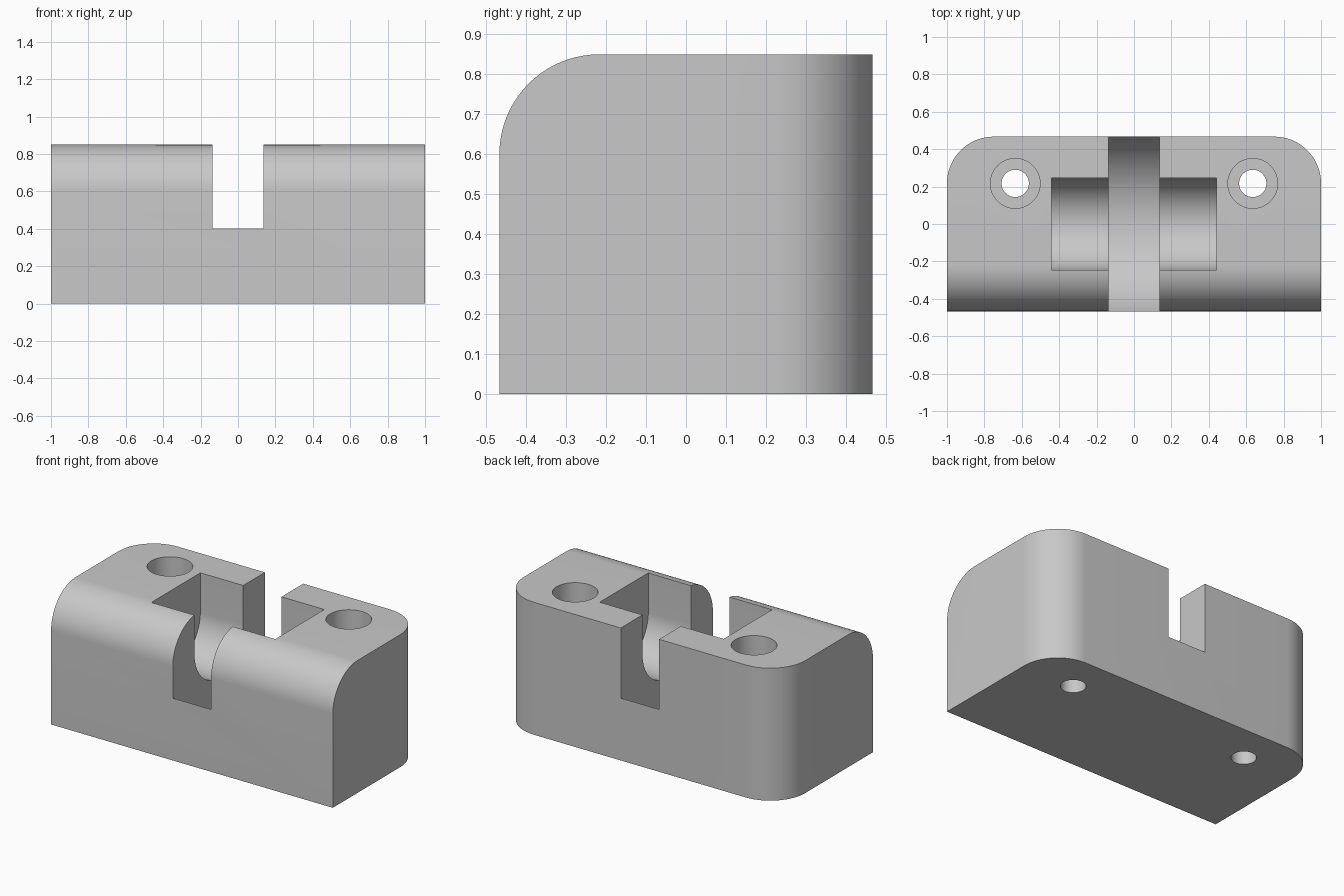
import bpy, bmesh, math

cube = bpy.data.objects.get("Cube")
if cube:
    bpy.data.objects.remove(cube, do_unlink=True)

HALF_X, HALF_Y, HEIGHT = 1.0, 0.467, 0.85
ROUND = 0.25          # rounded edge radius
AXIS_Z = 0.6          # height of the roller axis

grey = bpy.data.materials.new("plain_grey")
grey.use_nodes = True
colour = (0.58, 0.58, 0.58, 1)
grey.diffuse_color = colour
grey.node_tree.nodes["Principled BSDF"].inputs["Base Color"].default_value = colour


def make_object(name, bm):
    bmesh.ops.recalc_face_normals(bm, faces=bm.faces)
    mesh = bpy.data.meshes.new(name)
    bm.to_mesh(mesh)
    bm.free()
    mesh.materials.append(grey)
    obj = bpy.data.objects.new(name, mesh)
    bpy.context.collection.objects.link(obj)
    return obj


def trough_cutter(name, half_width, radius, steps=48):
    """U-shaped section around the roller axis, extruded along x."""
    profile = [(-radius, HEIGHT + 0.2)]
    for i in range(steps + 1):
        a = math.pi + math.pi * i / steps
        profile.append((radius * math.cos(a), AXIS_Z + radius * math.sin(a)))
    profile.append((radius, HEIGHT + 0.2))
    bm = bmesh.new()
    face = bm.faces.new([bm.verts.new((-half_width, y, z)) for y, z in profile])
    ext = bmesh.ops.extrude_face_region(bm, geom=[face])
    moved = [v for v in ext["geom"] if isinstance(v, bmesh.types.BMVert)]
    bmesh.ops.translate(bm, verts=moved, vec=(2 * half_width, 0, 0))
    return make_object(name, bm)


def hole_cutter(name, x, y, radius, bottom):
    bm = bmesh.new()
    top = HEIGHT + 0.2
    bmesh.ops.create_cone(bm, cap_ends=True, segments=64, radius1=radius,
                          radius2=radius, depth=top - bottom)
    bmesh.ops.translate(bm, verts=bm.verts, vec=(x, y, (top + bottom) / 2))
    return make_object(name, bm)


# Block with a rounded top front edge and rounded rear corners
bm = bmesh.new()
bmesh.ops.create_cube(bm, size=1)
bmesh.ops.scale(bm, verts=bm.verts, vec=(2 * HALF_X, 2 * HALF_Y, HEIGHT))
bmesh.ops.translate(bm, verts=bm.verts, vec=(0, 0, HEIGHT / 2))


def is_rounded(edge):
    a, b = (v.co for v in edge.verts)
    front_top = max(a.y, b.y) < 0 and min(a.z, b.z) > HEIGHT / 2
    rear_upright = min(a.y, b.y) > 0 and abs(a.z - b.z) > HEIGHT / 2
    return front_top or rear_upright


bmesh.ops.bevel(bm, geom=[e for e in bm.edges if is_rounded(e)], offset=ROUND,
                offset_type='OFFSET', segments=20, profile=0.5, affect='EDGES')
block = make_object("housing_block", bm)

# Wheel slot, axle pocket and the two stepped screw holes
cutters = [trough_cutter("wheel_slot_cutter", 0.136, 0.508),
           trough_cutter("axle_pocket_cutter", 0.44, 0.247)]
for side, x in (("left", 0.635), ("right", -0.635)):
    cutters.append(hole_cutter(side + "_counterbore_cutter", x, 0.217, 0.133, 0.55))
    cutters.append(hole_cutter(side + "_screw_hole_cutter", x, 0.217, 0.073, -0.2))

bpy.ops.object.select_all(action='DESELECT')
bpy.context.view_layer.objects.active = block
block.select_set(True)
for cutter in cutters:
    cutter.hide_render = True
    mod = block.modifiers.new(cutter.name, 'BOOLEAN')
    mod.operation = 'DIFFERENCE'
    mod.solver = 'EXACT'
    mod.object = cutter
    bpy.ops.object.modifier_apply(modifier=mod.name)
    bpy.data.objects.remove(cutter, do_unlink=True)

bpy.ops.object.shade_smooth_by_angle(angle=math.radians(25))
